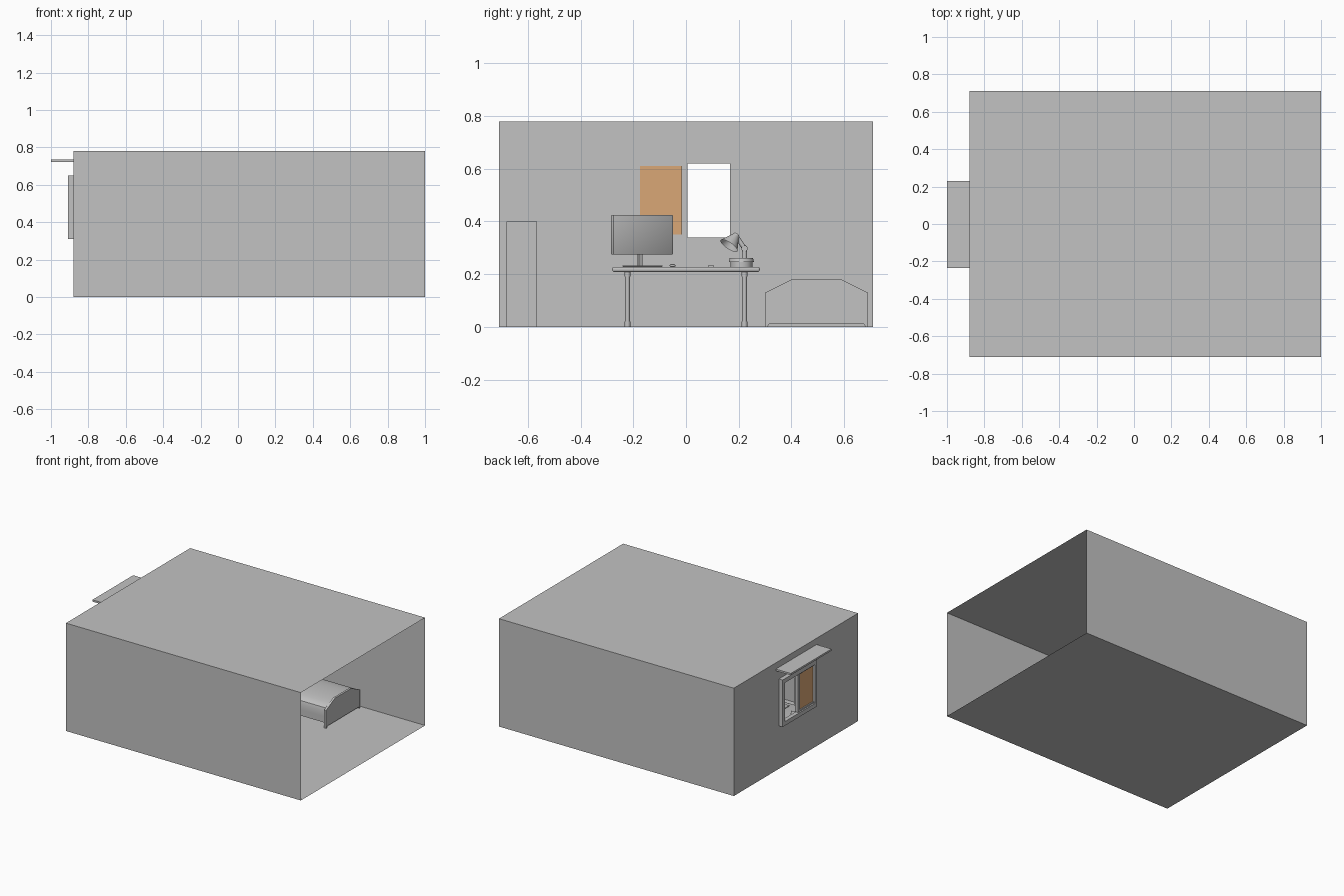
import bpy, bmesh
from math import radians, cos, sin, pi
from mathutils import Vector, Matrix

if "Cube" in bpy.data.objects:
    bpy.data.objects.remove(bpy.data.objects["Cube"], do_unlink=True)


def material(name, rgb):
    m = bpy.data.materials.new(name)
    m.use_nodes = True
    m.diffuse_color = (*rgb, 1)
    m.node_tree.nodes["Principled BSDF"].inputs["Base Color"].default_value = (*rgb, 1)
    return m


GREY = material("light grey", (0.54, 0.54, 0.54))
WOOD = material("warm orange", (0.70, 0.39, 0.18))


def finish(name, bm, mat=GREY, smooth=False):
    me = bpy.data.meshes.new(name)
    bm.to_mesh(me)
    bm.free()
    ob = bpy.data.objects.new(name, me)
    bpy.context.collection.objects.link(ob)
    me.materials.append(mat)
    if smooth:
        bpy.ops.object.select_all(action='DESELECT')
        ob.select_set(True)
        bpy.context.view_layer.objects.active = ob
        bpy.ops.object.shade_smooth_by_angle(angle=radians(35))
    return ob


def box(name, x, y, z, mat=GREY, bevel=0, segments=2):
    """Box between pairs of limits, with optional rounded edges."""
    bm = bmesh.new()
    bmesh.ops.create_cube(bm, size=1)
    for v in bm.verts:
        v.co = [lim[0] if c < 0 else lim[1] for c, lim in zip(v.co, (x, y, z))]
    if bevel:
        bmesh.ops.bevel(bm, geom=bm.edges[:], offset=bevel, segments=segments,
                        profile=0.5, affect='EDGES')
    return finish(name, bm, mat, bool(bevel))


def tube(name, a, b, r1, r2=None, sides=20, caps=True):
    """Cylinder or cone from a to b."""
    a, b = Vector(a), Vector(b)
    bm = bmesh.new()
    turn = (b - a).to_track_quat('Z', 'Y').to_matrix().to_4x4()
    bmesh.ops.create_cone(bm, cap_ends=caps, segments=sides, radius1=r1,
                          radius2=r1 if r2 is None else r2, depth=(b - a).length,
                          matrix=Matrix.Translation((a + b) / 2) @ turn)
    return finish(name, bm, GREY, True)


def extrude_x(name, profile, x0, x1, smooth=False):
    """Prism along x from a (y, z) profile."""
    bm = bmesh.new()
    f = bm.faces.new([bm.verts.new((x0, y, z)) for y, z in profile])
    out = bmesh.ops.extrude_face_region(bm, geom=[f])
    for v in out["geom"]:
        if isinstance(v, bmesh.types.BMVert):
            v.co.x = x1
    bmesh.ops.recalc_face_normals(bm, faces=bm.faces[:])
    return finish(name, bm, GREY, smooth)


# Room shell, open at +x, with a window hole in the far wall
X0, X1, Y, H = -0.88, 1.0, 0.71, 0.78
WY, WZ = (-0.175, 0.167), (0.34, 0.62)
bm = bmesh.new()


def quad(*pts):
    bm.faces.new([bm.verts.new(p) for p in pts])


quad((X0, -Y, 0), (X0, Y, 0), (X1, Y, 0), (X1, -Y, 0))
quad((X0, -Y, H), (X1, -Y, H), (X1, Y, H), (X0, Y, H))
quad((X0, -Y, 0), (X1, -Y, 0), (X1, -Y, H), (X0, -Y, H))
quad((X0, Y, 0), (X0, Y, H), (X1, Y, H), (X1, Y, 0))
outer = [(-Y, 0), (Y, 0), (Y, H), (-Y, H)]
inner = [(WY[0], WZ[0]), (WY[1], WZ[0]), (WY[1], WZ[1]), (WY[0], WZ[1])]
for i in range(4):
    j = (i + 1) % 4
    quad(*[(X0, *p) for p in (outer[i], inner[i], inner[j], outer[j])])
bmesh.ops.remove_doubles(bm, verts=bm.verts[:], dist=0.0001)
finish("room_shell", bm)

# Window frame, sash and canopy
FX = (-0.91, X0)
for s, (a, b) in (("right", (-0.2, WY[0])), ("left", (WY[1], 0.195))):
    box(f"window_frame_{s}", FX, (a, b), (0.31, 0.65))
for s, z in (("bottom", (0.31, WZ[0])), ("top", (WZ[1], 0.65))):
    box(f"window_frame_{s}", FX, WY, z)
box("window_mullion", (-0.90, -0.875), (-0.018, 0.005), WZ)
for s, z in (("bottom", (WZ[0], 0.35)), ("top", (0.61, WZ[1]))):
    box(f"sash_rail_{s}", (-0.90, -0.88), (WY[0], -0.018), z)
box("window_panel", (-0.892, -0.884), (WY[0], -0.018), (0.35, 0.61), WOOD)
box("window_canopy", (-1.0, X0), (-0.235, 0.23), (0.722, 0.735))

# Cabinet
box("cabinet", (-0.75, -0.47), (-0.68, -0.565), (0, 0.4))

# Bed with shaped end boards and a draped blanket
board = [(0.3, 0), (0.3, 0.13), (0.4, 0.18), (0.59, 0.18), (0.69, 0.13),
         (0.69, 0), (0.68, 0), (0.675, 0.012), (0.315, 0.012), (0.31, 0)]
extrude_x("bed_end_near", board, 0.48, 0.495)
extrude_x("bed_end_far", board, -0.18, -0.165)
box("bed_base", (-0.165, 0.48), (0.315, 0.675), (0.03, 0.09))
arch = [(0.495 - 0.183 * cos(t * pi / 12), 0.115 + 0.05 * sin(t * pi / 12) ** 0.6)
        for t in range(13)]
extrude_x("blanket", [(0.312, 0.075)] + arch + [(0.678, 0.075)], -0.165, 0.478, True)

# Desk
DX = (-0.86, -0.58)
box("desk_top", DX, (-0.28, 0.28), (0.209, 0.228), bevel=0.007, segments=3)
for sy in (-1, 1):
    for x in (-0.83, -0.61):
        y = 0.222 * sy
        tube("desk_leg", (x, y, 0.01), (x, y, 0.21), 0.009)
        tube("desk_foot", (x, y, 0), (x, y, 0.02), 0.011)
        tube("desk_collar", (x, y, 0.192), (x, y, 0.21), 0.011)
    box("desk_side_rail", (-0.83, -0.61), (y - 0.005, y + 0.005), (0.192, 0.206))

# Monitor turned towards the middle of the desk
parts = [
    box("monitor_screen", (-0.008, 0.008), (-0.135, 0.135), (0.275, 0.425), bevel=0.002),
    box("monitor_back", (-0.03, -0.006), (-0.09, 0.09), (0.31, 0.4), bevel=0.01),
    box("monitor_neck", (-0.02, -0.008), (-0.008, 0.008), (0.232, 0.32)),
    box("monitor_base", (-0.05, 0.04), (-0.04, 0.04), (0.228, 0.234), bevel=0.002),
]
for p in parts:
    p.location = (-0.77, -0.167, 0)
    p.rotation_euler.z = radians(33)

# Keyboard, mouse and small desk item
box("keyboard", (-0.66, -0.61), (-0.24, -0.09), (0.228, 0.234), bevel=0.002)
box("mouse", (-0.655, -0.625), (-0.062, -0.04), (0.228, 0.238), bevel=0.004)
box("desk_item", (-0.7, -0.68), (0.085, 0.105), (0.228, 0.235))

# Desk lamp
LX = -0.74
tube("lamp_base", (LX, 0.21, 0.228), (LX, 0.21, 0.246), 0.042, sides=32)
tube("lamp_base_top", (LX, 0.21, 0.246), (LX, 0.21, 0.262), 0.048, 0.044, sides=32)
tube("lamp_post", (LX, 0.222, 0.26), (LX, 0.222, 0.30), 0.01)
tube("lamp_arm", (LX, 0.224, 0.295), (LX, 0.188, 0.348), 0.009)
tube("lamp_joint", (LX - 0.012, 0.222, 0.298), (LX + 0.012, 0.222, 0.298), 0.012)
tube("lamp_shade", (LX + 0.015, 0.163, 0.308), (LX, 0.188, 0.345), 0.038, 0.014,
     sides=32, caps=False)
tube("lamp_cap", (LX, 0.187, 0.342), (LX - 0.003, 0.193, 0.352), 0.014, 0.01)
